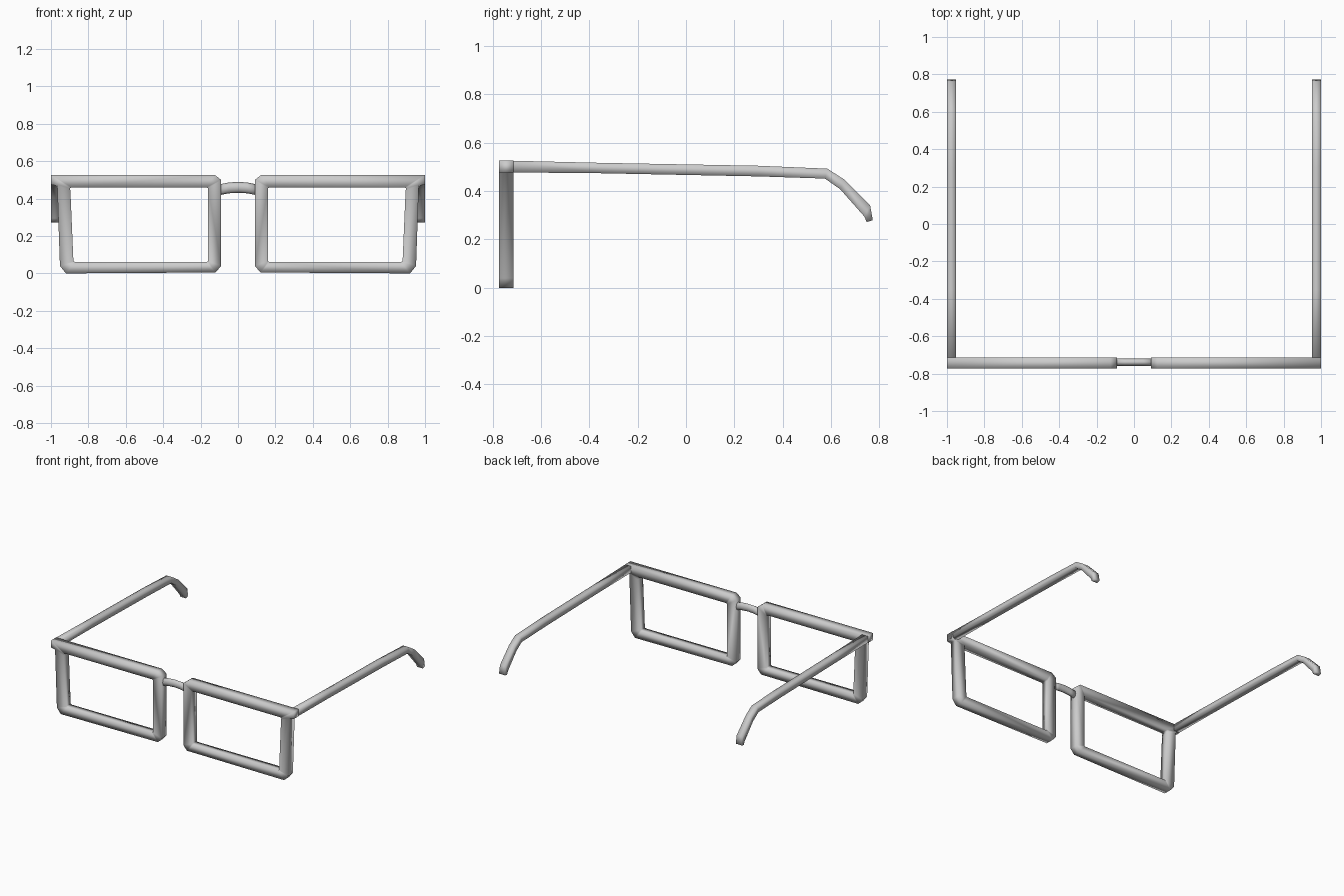
import bpy, bmesh, math

if "Cube" in bpy.data.objects:
    bpy.data.objects.remove(bpy.data.objects["Cube"])


def make_object(name, rings, closed=False):
    """Skin a row of equal-sized vertex rings into a smooth-shaded tube."""
    bm = bmesh.new()
    vs = [[bm.verts.new(p) for p in ring] for ring in rings]
    n = len(rings[0])
    for i in range(len(vs) if closed else len(vs) - 1):
        a, b = vs[i], vs[(i + 1) % len(vs)]
        for k in range(n):
            bm.faces.new((a[k], a[(k + 1) % n], b[(k + 1) % n], b[k]))
    if not closed:
        bm.faces.new(vs[0])
        bm.faces.new(vs[-1])
    bmesh.ops.recalc_face_normals(bm, faces=bm.faces)
    for f in bm.faces:
        f.smooth = True
    mesh = bpy.data.meshes.new(name)
    bm.to_mesh(mesh)
    bm.free()
    ob = bpy.data.objects.new(name, mesh)
    bpy.context.collection.objects.link(ob)
    return ob


def mirror_x(ob):
    ob.modifiers.new("mirror", 'MIRROR').use_axis[0] = True


# Lens rims: outer and inner outline points paired up (x, z)
outer = [(0.09, 0.04), (0.12, 0.005), (0.92, 0.0), (0.952, 0.04),
         (0.967, 0.475), (1.0, 0.475), (1.0, 0.527), (0.125, 0.527), (0.09, 0.50)]
inner = [(0.16, 0.065), (0.17, 0.06), (0.87, 0.06), (0.88, 0.065),
         (0.896, 0.44), (0.898, 0.455), (0.89, 0.46), (0.17, 0.46), (0.16, 0.455)]
y0, y1 = -0.773, -0.713
rims = make_object("lens_rims", [
    [(ox, y0, oz), (ox, y1, oz), (ix, y1, iz), (ix, y0, iz)]
    for (ox, oz), (ix, iz) in zip(outer, inner)], closed=True)
mirror_x(rims)

# Temples: top and bottom edges of the arm paired up (y, z), bent down at the ear
upper = [(-0.772, 0.527), (-0.35, 0.517), (0.3, 0.505), (0.585, 0.493),
         (0.655, 0.448), (0.762, 0.34), (0.773, 0.28)]
lower = [(-0.772, 0.478), (-0.35, 0.474), (0.3, 0.461), (0.575, 0.452),
         (0.638, 0.408), (0.738, 0.295), (0.748, 0.272)]
temples = make_object("temples", [
    [(0.952, uy, uz), (1.0, uy, uz), (1.0, ly, lz), (0.952, ly, lz)]
    for (uy, uz), (ly, lz) in zip(upper, lower)])
mirror_x(temples)

# Bridge: slightly arched oval bar between the rims
path = [(-0.1, 0.447), (-0.05, 0.457), (0, 0.46), (0.05, 0.457), (0.1, 0.447)]
make_object("bridge", [
    [(x, -0.739 + 0.02 * math.cos(t * math.tau / 8), z + 0.029 * math.sin(t * math.tau / 8))
     for t in range(8)] for x, z in path])
